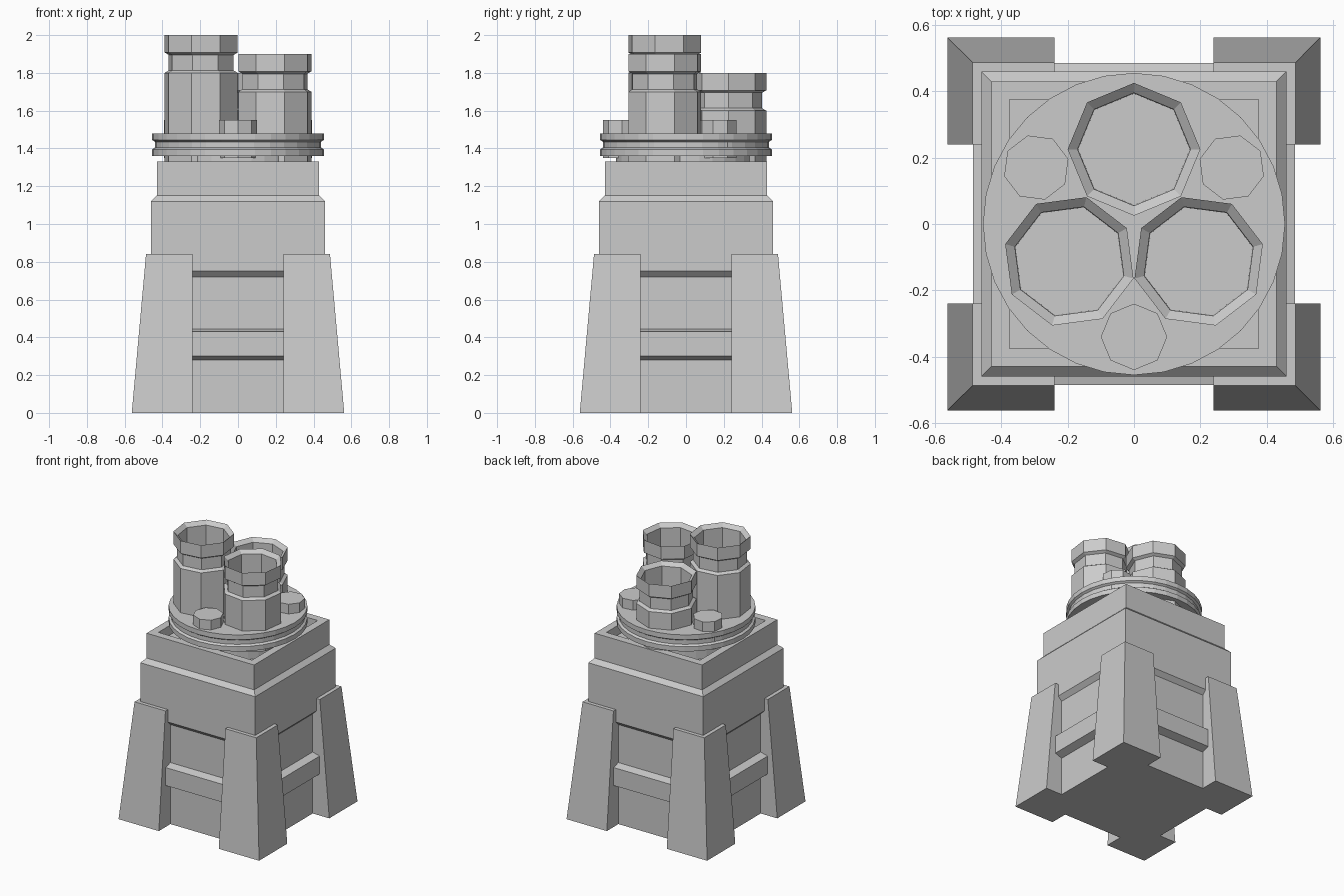
import bpy, bmesh, math
from mathutils import Vector

if "Cube" in bpy.data.objects:
    bpy.data.objects.remove(bpy.data.objects["Cube"])

grey = bpy.data.materials.new("plain_grey")
grey.diffuse_color = (0.6, 0.6, 0.6, 1)
grey.use_nodes = True
grey.node_tree.nodes["Principled BSDF"].inputs["Base Color"].default_value = grey.diffuse_color


def finish(bm, name):
    bmesh.ops.recalc_face_normals(bm, faces=bm.faces)
    me = bpy.data.meshes.new(name)
    bm.to_mesh(me)
    bm.free()
    me.materials.append(grey)
    ob = bpy.data.objects.new(name, me)
    bpy.context.collection.objects.link(ob)
    return ob


def lathe(name, profile, sides, center=(0, 0), start=0.0, scale=1.0):
    """Stack of polygon rings (radius, z), capped at both ends."""
    bm = bmesh.new()
    rings = []
    for r, z in profile:
        ring = []
        for i in range(sides):
            a = start + 2 * math.pi * i / sides
            ring.append(bm.verts.new((center[0] + r * scale * math.cos(a),
                                      center[1] + r * scale * math.sin(a), z)))
        rings.append(ring)
    for a, b in zip(rings, rings[1:]):
        for i in range(sides):
            j = (i + 1) % sides
            bm.faces.new((a[i], a[j], b[j], b[i]))
    bm.faces.new(rings[0])
    bm.faces.new(rings[-1])
    return finish(bm, name)


# Square body: half widths up the wall, over the rim, into the top recess
lathe("body", [(.43, 0), (.43, .28), (.485, .30), (.485, .43), (.43, .445),
               (.43, .72), (.46, .75), (.46, 1.12), (.43, 1.15), (.43, 1.33),
               (.375, 1.33), (.375, 1.26)],
      4, start=math.pi / 4, scale=math.sqrt(2))

# Four corner legs with sloped outer faces
for sx in (-1, 1):
    for sy in (-1, 1):
        bm = bmesh.new()
        low, high = [[bm.verts.new((sx * x, sy * y, z)) for x, y in
                      ((.24, .24), (o, .24), (o, o), (.24, o))]
                     for o, z in ((.5625, 0), (.487, .84))]
        bm.faces.new(low)
        bm.faces.new(high)
        for i in range(4):
            j = (i + 1) % 4
            bm.faces.new((low[i], low[j], high[j], high[i]))
        finish(bm, "corner_leg")

# Round turntable: neck plus grooved disc
lathe("disc", [(.37, 1.25), (.37, 1.36), (.455, 1.36), (.455, 1.395), (.44, 1.405),
               (.44, 1.435), (.455, 1.445), (.455, 1.48)], 32)

# Three hollow eight-sided pipes of different heights
for deg, top in ((90, 1.8), (210, 2.0), (330, 1.9)):
    a = math.radians(deg)
    c = (.225 * math.cos(a), .225 * math.sin(a))
    lathe("pipe", [(.2, 1.33), (.2, top - .2), (.178, top - .187), (.178, top - .105),
                   (.2, top - .092), (.2, top), (.17, top - .025), (.168, 1.485)],
          8, c, a)

# Three small caps between the pipes
for deg in (30, 150, 270):
    a = math.radians(deg)
    lathe("small_cap", [(.1, 1.35), (.1, 1.55)], 8,
          (.34 * math.cos(a), .34 * math.sin(a)), a)
